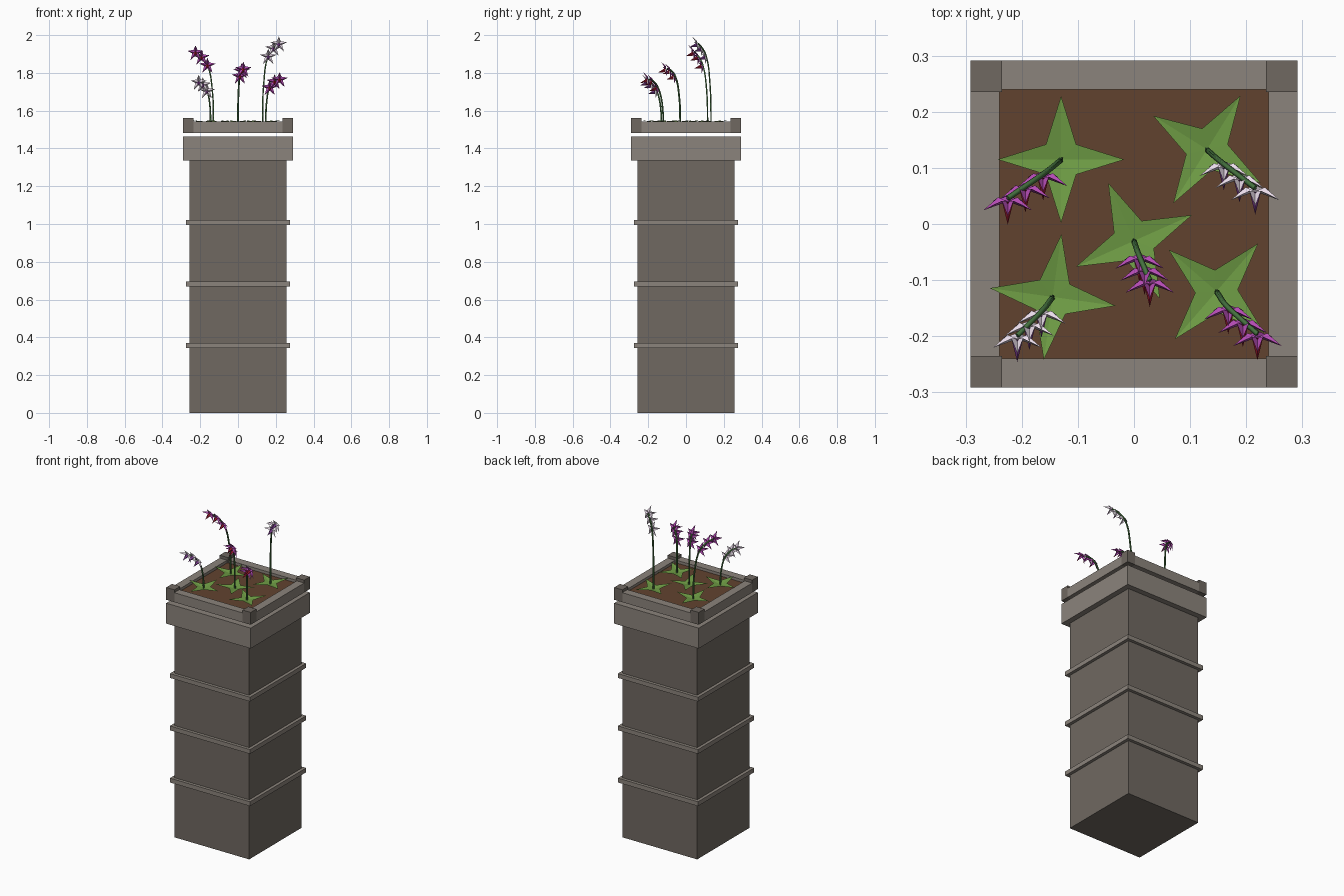
import bpy, math
from mathutils import Vector, Matrix

if "Cube" in bpy.data.objects:
    bpy.data.objects.remove(bpy.data.objects["Cube"])


def material(name, rgb):
    m = bpy.data.materials.new(name)
    m.diffuse_color = (*rgb, 1)
    m.use_nodes = True
    m.node_tree.nodes["Principled BSDF"].inputs["Base Color"].default_value = m.diffuse_color
    return m


STONE = material("stone", (0.16, 0.14, 0.12))
TRIM = material("light stone", (0.26, 0.23, 0.20))
SOIL = material("soil", (0.12, 0.055, 0.028))
LEAF = material("leaf", (0.16, 0.34, 0.06))
STEM = material("stem", (0.06, 0.17, 0.05))
PINK = material("magenta petal", (0.45, 0.07, 0.45))
WHITE = material("white petal", (0.83, 0.72, 0.83))
RED = material("red lip", (0.35, 0.01, 0.03))
PURPLE = material("purple lip", (0.22, 0.05, 0.30))


def mesh_object(name, verts, faces, mat):
    me = bpy.data.meshes.new(name)
    me.from_pydata([tuple(v) for v in verts], [], faces)
    me.materials.append(mat)
    ob = bpy.data.objects.new(name, me)
    bpy.context.collection.objects.link(ob)
    return ob


def box(name, x0, x1, y0, y1, z0, z1, mat):
    v = [(x, y, z) for z in (z0, z1) for x, y in ((x0, y0), (x1, y0), (x1, y1), (x0, y1))]
    f = [(3, 2, 1, 0), (4, 5, 6, 7), (0, 1, 5, 4), (1, 2, 6, 5), (2, 3, 7, 6), (3, 0, 4, 7)]
    return mesh_object(name, v, f, mat)


def slab(name, h, z0, z1, mat):
    return box(name, -h, h, -h, h, z0, z1, mat)


def star(name, n, r_tip, r_in, z_mid, z_tip, z_in, matrix, mat):
    """Folded star: ridges run to the tips, valleys to the inner corners."""
    v = [Vector((0, 0, z_mid))]
    for i in range(2 * n):
        a = math.pi * i / n
        r, z = (r_in, z_in) if i % 2 else (r_tip, z_tip)
        v.append(Vector((r * math.cos(a), r * math.sin(a), z)))
    f = [(0, i + 1, (i + 1) % (2 * n) + 1) for i in range(2 * n)]
    return mesh_object(name, [matrix @ p for p in v], f, mat)


# stone column, bands and cap
slab("column", 0.257, 0, 1.335, STONE)
for i, z in enumerate((0.344, 0.669, 0.995)):
    slab(f"band_{i}", 0.276, z, z + 0.027, TRIM)
slab("cap", 0.291, 1.335, 1.462, TRIM)

# planter rim, corner blocks and soil
O, I, P, Z = 0.291, 0.24, 0.235, 1.483
for s in (-1, 1):
    a, b = sorted((s * O, s * I))
    c, d = sorted((s * O, s * P))
    box("rim_rail_x", -P, P, a, b, Z, 1.542, TRIM)
    box("rim_rail_y", a, b, -P, P, Z, 1.542, TRIM)
    for t in (-1, 1):
        e, g = sorted((t * O, t * P))
        box("corner_block", c, d, e, g, Z, 1.56, STONE)
slab("soil", I, 1.485, 1.525, SOIL)


def flower(pos, petal, lip):
    # face forward, tilted slightly downward, first petal up
    face = (Matrix.Translation(pos) @ Matrix.Rotation(math.radians(18), 4, 'X')
            @ Matrix.Rotation(math.radians(90), 4, 'X')
            @ Matrix.Rotation(math.radians(90), 4, 'Z'))
    star("flower_petals", 5, 0.046, 0.018, 0.002, 0.014, -0.004, face, petal)
    # pointed lip
    o = Vector(pos)
    v = [o + Vector(p) for p in ((-0.010, -0.003, -0.002), (0, -0.003, 0.008), (0.010, -0.003, -0.002),
                                 (0, -0.003, -0.016), (0, -0.043, -0.018))]
    mesh_object("flower_lip", v, [(0, 1, 4), (1, 2, 4), (2, 3, 4), (3, 0, 4), (3, 2, 1, 0)], lip)


def stem(points):
    cu = bpy.data.curves.new("stem", 'CURVE')
    cu.dimensions = '3D'
    cu.bevel_depth, cu.bevel_resolution = 0.005, 0
    cu.resolution_u, cu.use_fill_caps = 4, True
    sp = cu.splines.new('BEZIER')
    sp.bezier_points.add(len(points) - 1)
    for bp, p in zip(sp.bezier_points, points):
        bp.co = p
        bp.handle_left_type = bp.handle_right_type = 'AUTO'
    cu.materials.append(STEM)
    bpy.context.collection.objects.link(bpy.data.objects.new("stem", cu))


# plants: base x, y, leaf turn, first flower, last flower, colours
plants = [
    (-0.13, 0.115, 0, (-0.162, 0.085, 1.84), (-0.225, 0.042, 1.907), PINK, RED),
    (0.13, 0.133, 58, (0.160, 0.103, 1.887), (0.216, 0.060, 1.953), WHITE, PURPLE),
    (0.0, -0.03, 24, (0.010, -0.062, 1.782), (0.028, -0.105, 1.820), PINK, RED),
    (-0.145, -0.13, -8, (-0.165, -0.160, 1.705), (-0.208, -0.203, 1.750), WHITE, PURPLE),
    (0.147, -0.12, 49, (0.168, -0.153, 1.722), (0.220, -0.200, 1.765), PINK, RED),
]
for x, y, turn, f0, f1, petal, lip in plants:
    place = Matrix.Translation((x, y, 1.527)) @ Matrix.Rotation(math.radians(turn), 4, 'Z')
    star("leaves", 4, 0.113, 0.038, 0.006, 0.022, 0.014, place, LEAF)
    f0, f1 = Vector(f0), Vector(f1)
    mid = f0.lerp(f1, 0.5) + Vector((0, 0, 0.010))
    base = Vector((x, y, 1.52))
    knee = base.lerp(f0, 0.2)
    knee.z = base.z + 0.6 * (f0.z - base.z)
    back = Vector((0, 0.004, 0.002))
    stem([base, knee, f0 + back, mid + back, f1 + back])
    for p in (f0, mid, f1):
        flower(p, petal, lip)
